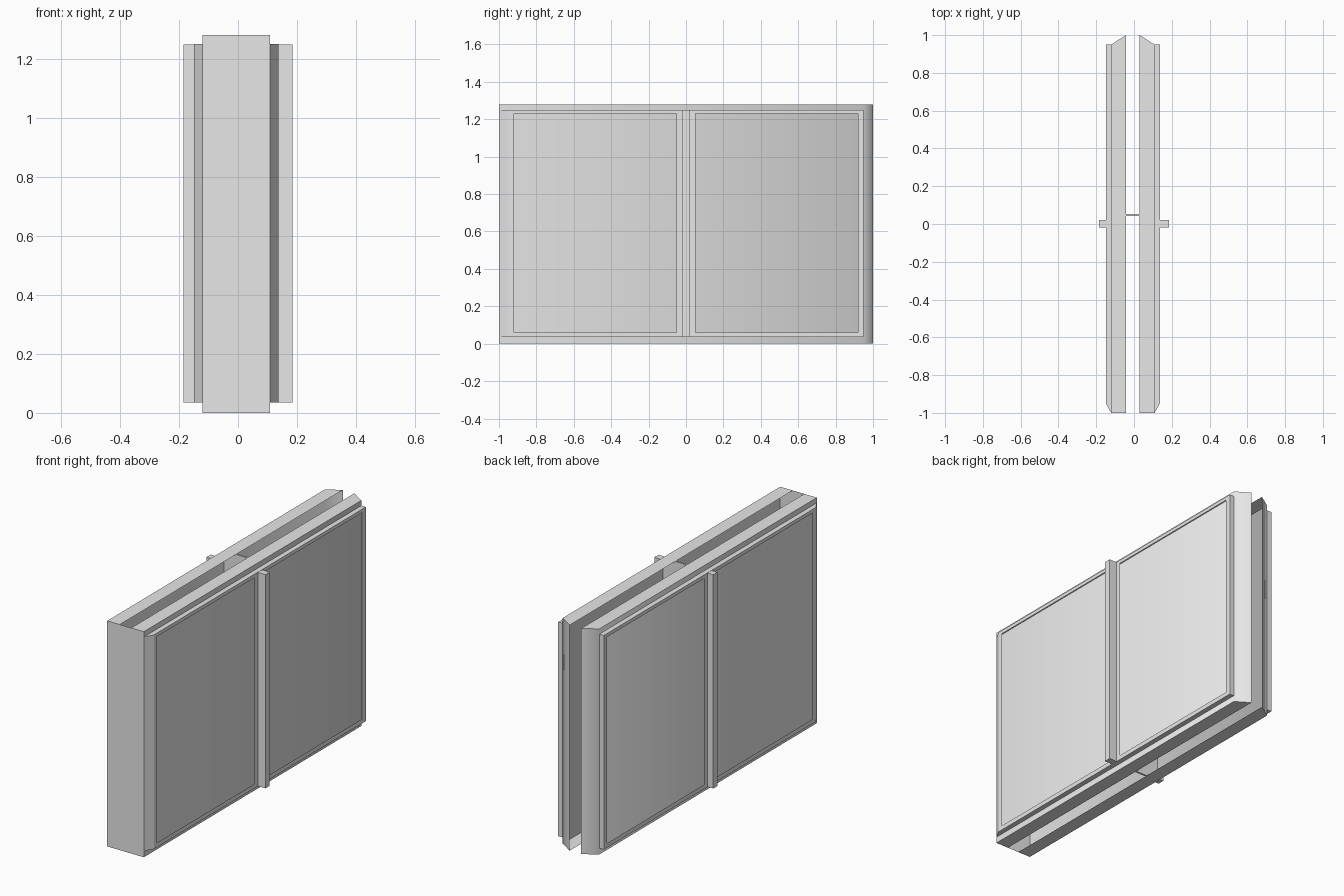
import bpy, bmesh, math

if "Cube" in bpy.data.objects:
    bpy.data.objects.remove(bpy.data.objects["Cube"])

grey = bpy.data.materials.new("light_grey")
grey.diffuse_color = (0.8, 0.8, 0.8, 1)
grey.use_nodes = True
grey.node_tree.nodes["Principled BSDF"].inputs["Base Color"].default_value = grey.diffuse_color


def finish(name, bm, flip=False, smooth=None):
    """Turn a bmesh into a named grey object."""
    if flip:
        bmesh.ops.reverse_faces(bm, faces=bm.faces)
    mesh = bpy.data.meshes.new(name)
    bm.to_mesh(mesh)
    bm.free()
    mesh.materials.append(grey)
    ob = bpy.data.objects.new(name, mesh)
    bpy.context.collection.objects.link(ob)
    if smooth:
        bpy.context.view_layer.objects.active = ob
        ob.select_set(True)
        bpy.ops.object.shade_smooth_by_angle(angle=math.radians(smooth))
        ob.select_set(False)


def loft(rings, cap=True):
    """Open tray through upright rectangles (x, y0, y1, z0, z1)."""
    bm = bmesh.new()
    loops = [[bm.verts.new(p) for p in
              ((x, y0, z0), (x, y1, z0), (x, y1, z1), (x, y0, z1))]
             for x, y0, y1, z0, z1 in rings]
    for a, b in zip(loops, loops[1:]):
        for i in range(4):
            j = (i + 1) % 4
            bm.faces.new((a[i], a[j], b[j], b[i]))
    if cap:
        bm.faces.new(loops[-1])
    return bm


YS = (-0.95, -0.92, -0.05, 0.05, 0.92, 0.95)
ZS = (0.035, 0.06, 1.23, 1.25)

for side, s in (("left", -1), ("right", 1)):
    def at(d):
        return s * d - 0.006

    # hollow leaf, open towards the middle, with a bevelled back; its wall is the pane
    finish(side + "_leaf", loft([(at(0.036), -1, 1, 0, 1.28),
                                 (at(0.115), -1, 0.95, 0, 1.28)]), s < 0, 60)

    # facing frame with two openings, bevelled at the front
    bm = loft([(at(0.115), -1, 0.95, 0.035, 1.25),
               (at(0.143), -0.95, 0.95, 0.035, 1.25)], cap=False)
    grid = [[bm.verts.new((at(0.143), y, z)) for z in ZS] for y in YS]
    for i in range(5):
        for j in range(3):
            if not (j == 1 and i in (1, 3)):
                bm.faces.new((grid[i][j], grid[i + 1][j], grid[i + 1][j + 1], grid[i][j + 1]))
    bmesh.ops.remove_doubles(bm, verts=bm.verts, dist=0.0001)
    finish(side + "_facing_frame", bm, s < 0, 60)

    # centre upright between the openings
    finish(side + "_upright", loft([(at(0.143), -0.018, 0.02, 0.036, 1.249),
                                    (s * 0.185, -0.018, 0.02, 0.036, 1.249)]), s < 0)

# front end sheet closing the gap between the leaves
bm = bmesh.new()
bm.faces.new([bm.verts.new((x, -1, z)) for x, z in
              ((-0.042, 0), (0.03, 0), (0.03, 1.28), (-0.042, 1.28))])
finish("front_end_sheet", bm)

# thin web joining the leaves across the hollow
bpy.ops.mesh.primitive_cube_add(size=1, location=(-0.006, 0.048, 0.64))
web = bpy.context.object
web.name = "cross_web"
web.scale = (0.226, 0.01, 1.278)
web.data.materials.append(grey)
